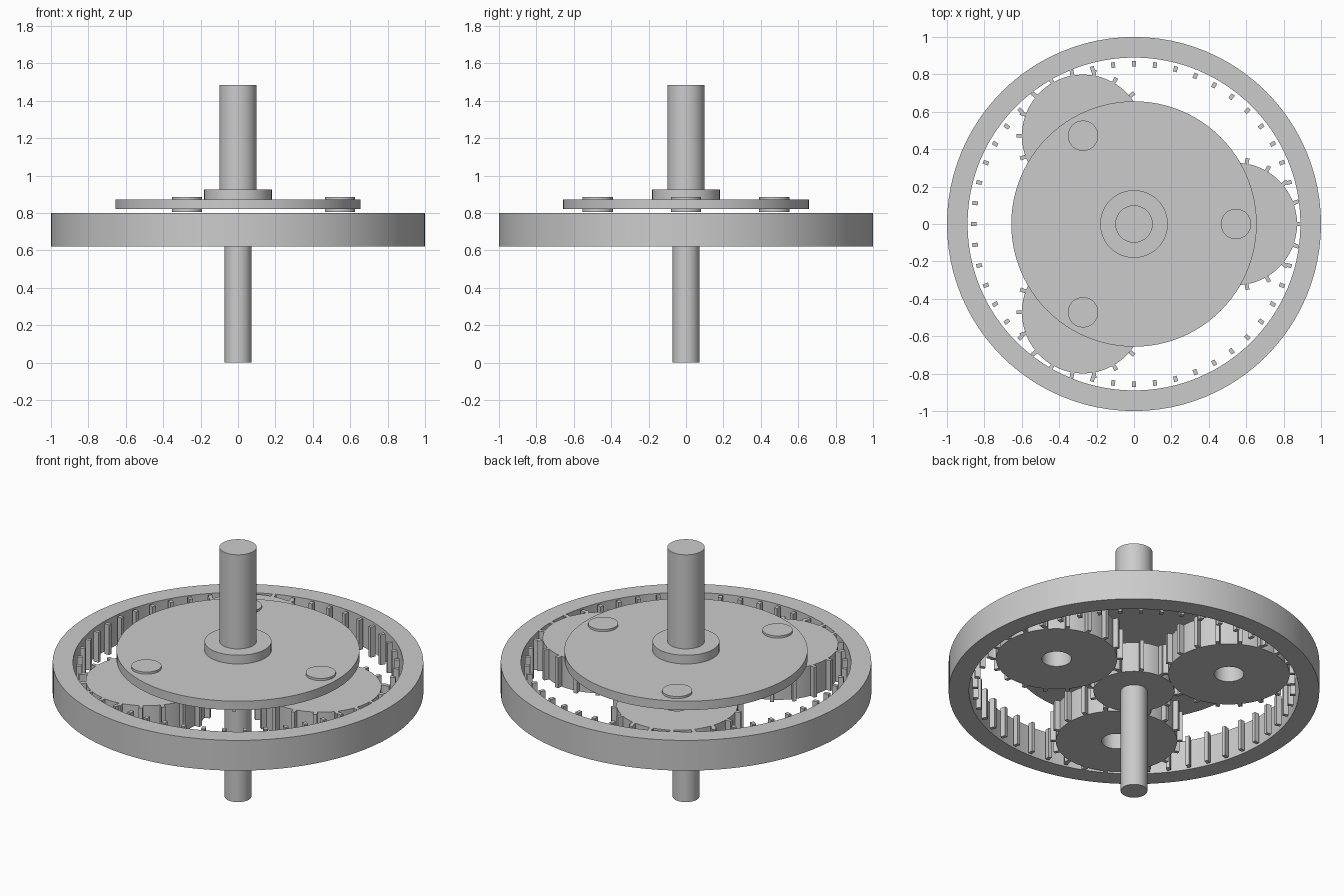
import bpy, bmesh
from math import cos, sin, pi
from mathutils import Matrix

if "Cube" in bpy.data.objects:
    bpy.data.objects.remove(bpy.data.objects["Cube"])

Z0, Z1 = 0.62, 0.80          # gear face heights
ORBIT = 0.545                # planet centre distance
TOOTH = 0.03                 # radial tooth depth


def add_tube(bm, r, z0, z1, hole=0.0, n=64):
    """Solid disc/cylinder, or a tube when hole > 0."""
    def loop(rad, z):
        return [bm.verts.new((rad * cos(2 * pi * i / n), rad * sin(2 * pi * i / n), z)) for i in range(n)]
    lo, hi = loop(r, z0), loop(r, z1)
    if hole:
        loops = [lo, hi, loop(hole, z1), loop(hole, z0)]
        pairs = zip(loops, loops[1:] + loops[:1])
    else:
        pairs = [(lo, hi)]
        bm.faces.new(lo[::-1])
        bm.faces.new(hi)
    for a, b in pairs:
        for i in range(n):
            j = (i + 1) % n
            bm.faces.new((a[i], a[j], b[j], b[i]))


def add_teeth(bm, count, r):
    """Small box teeth centred on radius r."""
    for i in range(count):
        m = (Matrix.Rotation(2 * pi * i / count, 4, 'Z')
             @ Matrix.Translation((r, 0, (Z0 + Z1) / 2))
             @ Matrix.Diagonal((TOOTH, 0.021, Z1 - Z0, 1)))
        bmesh.ops.create_cube(bm, size=1, matrix=m)


def finish(bm, name, loc=(0, 0, 0)):
    mesh = bpy.data.meshes.new(name)
    bm.to_mesh(mesh)
    bm.free()
    ob = bpy.data.objects.new(name, mesh)
    ob.location = loc
    bpy.context.collection.objects.link(ob)
    bpy.ops.object.select_all(action='DESELECT')
    ob.select_set(True)
    bpy.context.view_layer.objects.active = ob
    bpy.ops.object.shade_smooth_by_angle()
    return ob


def cylinder(name, r, z0, z1, loc=(0, 0, 0), n=48):
    bm = bmesh.new()
    add_tube(bm, r, z0, z1, n=n)
    return finish(bm, name, loc)


def gear(name, r, teeth, tooth_r, hole=0.0, loc=(0, 0, 0), n=64):
    bm = bmesh.new()
    add_tube(bm, r, Z0, Z1, hole, n)
    add_teeth(bm, teeth, tooth_r)
    return finish(bm, name, loc)


# outer ring with inward teeth
gear("ring_gear", 1.0, 48, 0.857, hole=0.89, n=96)

# sun gear and its input shaft
gear("sun_gear", 0.218, 12, 0.233)
cylinder("input_shaft", 0.072, 0.0, 0.80)

# three planets with bores, and the carrier pins above them
for k in range(3):
    a = 2 * pi * k / 3
    pos = (ORBIT * cos(a), ORBIT * sin(a), 0)
    gear(f"planet_gear_{k + 1}", 0.327, 18, 0.342, hole=0.08, loc=pos)
    cylinder(f"carrier_pin_{k + 1}", 0.081, 0.806, 0.886, pos)

# carrier plate, hub and output shaft
cylinder("carrier_plate", 0.656, 0.82, 0.873, n=96)
cylinder("carrier_hub", 0.181, 0.87, 0.925)
cylinder("output_shaft", 0.10, 0.87, 1.485)
